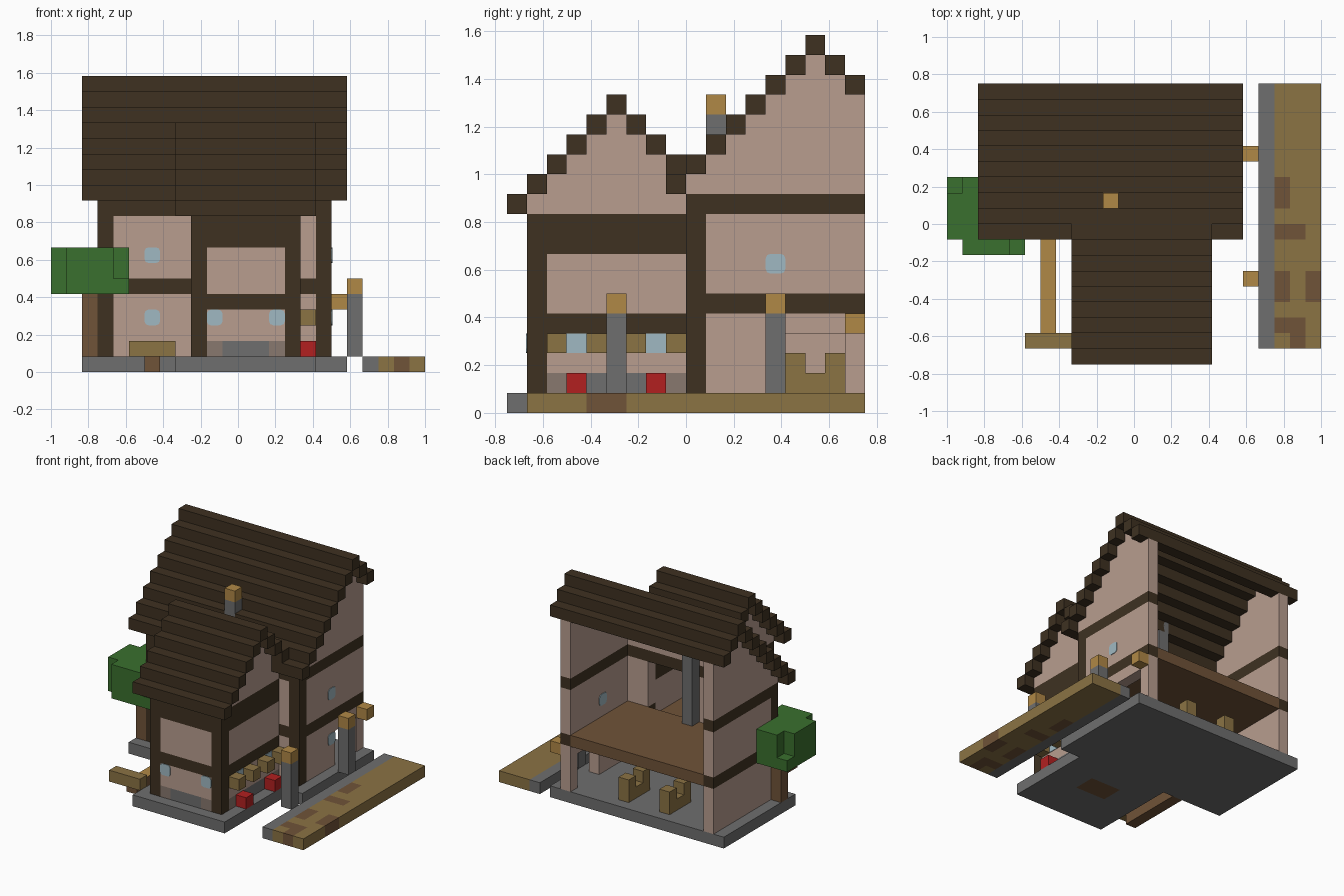
import bpy
import bmesh
from mathutils import Vector

U = 1 / 12  # size of one building block

cube = bpy.data.objects.get("Cube")
if cube:
    bpy.data.objects.remove(cube, do_unlink=True)


def material(name, *rgb):
    lin = [((c / 255 + 0.055) / 1.055) ** 2.4 for c in rgb]
    mat = bpy.data.materials.new(name)
    mat.use_nodes = True
    mat.diffuse_color = (*lin, 1)
    mat.node_tree.nodes["Principled BSDF"].inputs["Base Color"].default_value = (*lin, 1)
    return mat


plaster = material("pink plaster", 184, 157, 143)
timber = material("dark timber", 62, 49, 33)
stone = material("grey stone", 110, 110, 110)
weathered = material("weathered stone", 136, 120, 110)
oak = material("tan oak", 139, 115, 68)
earth = material("brown earth", 112, 83, 56)
lantern = material("orange lantern", 176, 136, 70)
flower = material("red flower", 178, 32, 32)
leaf = material("green leaf", 58, 112, 46)
glass = material("pale blue glass", 160, 185, 194)


def blocks(name, mat, *boxes, grow=0.0, bevel_axis=None):
    """One object of boxes; each box is x, y, z start/end pairs in blocks."""
    bm = bmesh.new()
    for x, y, z in boxes:
        lo, hi = Vector((x[0], y[0], z[0])), Vector((x[1], y[1], z[1]))
        made = bmesh.ops.create_cube(bm, size=1)["verts"]
        for v in made:
            side = v.co * 2
            v.co = (lo + hi) / 2 + Vector([a * b / 2 for a, b in zip(side, hi - lo)])
            if bevel_axis is not None:
                v.co[bevel_axis] += side[bevel_axis] * grow
    if bevel_axis is not None:
        edges = [e for e in bm.edges
                 if abs((e.verts[0].co - e.verts[1].co)[bevel_axis]) > 0.5]
        bmesh.ops.bevel(bm, geom=edges, offset=0.25, segments=2, profile=0.5, affect="EDGES")
    bmesh.ops.scale(bm, vec=(U, U, U), verts=bm.verts)
    mesh = bpy.data.meshes.new(name)
    bm.to_mesh(mesh)
    bm.free()
    mesh.materials.append(mat)
    obj = bpy.data.objects.new(name, mesh)
    bpy.context.collection.objects.link(obj)
    return obj


def cell(x, y, z):
    return (x, x + 1), (y, y + 1), (z, z + 1)


# Foundation, with an earth patch below the front wing
blocks("main_foundation", stone, ((-10, 7), (-1, 9), (0, 1)))
blocks("wing_foundation", stone,
       ((-4, -1), (-9, -1), (0, 1)), ((2, 5), (-9, -1), (0, 1)),
       ((-1, 2), (-9, -5), (0, 1)), ((-1, 2), (-3, -1), (0, 1)))
blocks("earth_patch", earth, ((-1, 2), (-5, -3), (0, 1)))

# Stepped roofs: one bar per step
def stepped_roof(name, span, first, last, ridge, top):
    blocks(name, timber, *[(span, (y, y + 1), (top - abs(y - ridge), top + 1 - abs(y - ridge)))
                           for y in range(first, last)])


stepped_roof("main_roof", (-10, 7), -1, 9, 6, 18)
stepped_roof("wing_roof", (-4, 5), -9, 0, -4, 15)

# Main side walls with gables, beams and front corner posts
for side, x in (("left", (-9, -8)), ("right", (5, 6))):
    lower = [(x, (1, 9), (1, 5))]
    if side == "right":  # doorway near the back
        lower = [(x, (1, 5), (1, 5)), (x, (8, 9), (1, 5)), (x, (5, 8), (4, 5))]
    gable = [(x, (y, y + 1), (11, 18 - abs(y - 6))) for y in range(9)]
    blocks(side + "_wall", plaster, (x, (1, 9), (6, 10)), *lower, *gable)
    blocks(side + "_beams", timber, *[(x, (1, 9), (z, z + 1)) for z in (5, 10)])
    blocks(side + "_post", timber, (x, (0, 1), (1, 11)))

# Main front wall, open in the middle towards the wing
for side, x in (("left", (-8, -2)), ("right", (3, 5))):
    blocks(side + "_front_wall", plaster, (x, (0, 1), (1, 5)), (x, (0, 1), (6, 10)))
    blocks(side + "_front_beam", timber, (x, (0, 1), (5, 6)))
blocks("front_top_beam", timber, ((-8, 5), (0, 1), (10, 11)))
blocks("front_wall_top", plaster, ((-8, 5), (0, 1), (11, 12)))

# Wing side walls
for side, x in (("left", (-3, -2)), ("right", (3, 4))):
    y = (-7, 0)
    gable = [(x, (j, j + 1), (10, min(15 - abs(j + 4), 11 if j == -1 else 15)))
             for j in range(-8, 0)]
    blocks("wing_%s_wall" % side, plaster, (x, y, (2, 4)), (x, y, (5, 8)), *gable)
    blocks("wing_%s_beams" % side, timber, (x, y, (4, 5)), (x, y, (8, 10)))
    blocks("wing_%s_post" % side, timber, (x, (-8, -7), (1, 10)))
    blocks("wing_%s_plinth" % side, stone, (x, (-6, -1), (1, 2)))
    blocks("wing_%s_plinth_ends" % side, weathered,
           *[(x, (j, j + 1), (1, 2)) for j in (-7, -1)])

# Wing front wall
x, y = (-2, 3), (-8, -7)
blocks("wing_front_wall", plaster, (x, y, (2, 4)), (x, y, (5, 8)))
blocks("wing_front_beams", timber, (x, y, (4, 5)), (x, y, (8, 10)))
blocks("wing_front_plinth", stone, ((-1, 2), y, (1, 2)))
blocks("wing_front_plinth_ends", weathered, cell(-2, -8, 1), cell(2, -8, 1))

# Upper floors
blocks("upper_floor", earth, ((-8, 5), (1, 9), (5, 6)))
blocks("wing_floor", earth, ((-2, 3), (-7, 0), (4, 5)))

# Windows, standing just proud of both wall faces
blocks("front_windows", glass, cell(-6, 0, 3), cell(-6, 0, 7),
       cell(-2, -8, 3), cell(2, -8, 3), grow=0.05, bevel_axis=1)
blocks("right_windows", glass, cell(5, 4, 3), cell(5, 4, 7), grow=0.05, bevel_axis=0)

# Wing side windows with shutters and flower boxes
for name, y in (("front", -6), ("back", -2)):
    pane = blocks(name + "_wing_window", glass, ((4, 4.05), (y, y + 1), (3, 4)))
    blocks(name + "_shutters", oak, cell(4, y - 1, 3), cell(4, y + 1, 3))
    blocks(name + "_flowers", flower, cell(4, y, 1))

# Chimney, lamp posts and wall lamp
blocks("chimney", stone, ((-2, -1), (1, 2), (6, 15)))
blocks("chimney_top", lantern, cell(-2, 1, 15))
for name, y in (("front", -4), ("back", 4)):
    blocks(name + "_lamp_post", stone, ((7, 8), (y, y + 1), (1, 5)))
    blocks(name + "_lamp", lantern, cell(7, y, 5))
blocks("wall_lamp", lantern, cell(6, 8, 4))

# Two dining sets: a low table between two tall chairs
for name, x in (("left", -4), ("right", 0)):
    w = (x, x + 1)
    blocks(name + "_chairs", oak, (w, (5, 6), (1, 3)), (w, (7, 8), (1, 3)))
    blocks(name + "_table", oak, (w, (6, 7), (1, 2)))

# Garden gate and its path, whose top is a lighter colour
blocks("garden_gate", oak, ((-7, -4), (-8, -7), (1, 2)))
path = blocks("garden_path", earth, ((-6, -5), (-7, -1), (0, 1)))
path.data.materials.append(lantern)
for face in path.data.polygons:
    face.material_index = int(face.normal.z > 0.5)

# Street: kerb and a strip of planks with earth patches
blocks("street_kerb", stone, ((8, 9), (-8, 9), (0, 1)))
patches = {(9, 1), (9, 2), (9, -1), (10, -1), (11, -5), (11, -4),
           (9, -4), (9, -5), (9, -7), (10, -7), (10, -8)}
street = [(i, j) for i in range(9, 12) for j in range(-8, 9)]
blocks("street", oak, *[cell(i, j, 0) for i, j in street if (i, j) not in patches])
blocks("street_earth", earth, *[cell(i, j, 0) for i, j in sorted(patches)])

# Tree at the front left corner, leaves kept outside the house
blocks("tree_trunk", earth, ((-10, -9), (0, 1), (1, 5)))
reach = {5: 4, 6: 3, 7: 3}
leaves = [cell(i - 10, j, z) for z in reach for i in range(-2, 3) for j in range(-2, 3)
          if abs(i) + abs(j) <= reach[z] and not (i > 0 and j >= 0)
          and (i, j) != (-2, -2)]
blocks("tree_leaves", leaf, *leaves)
